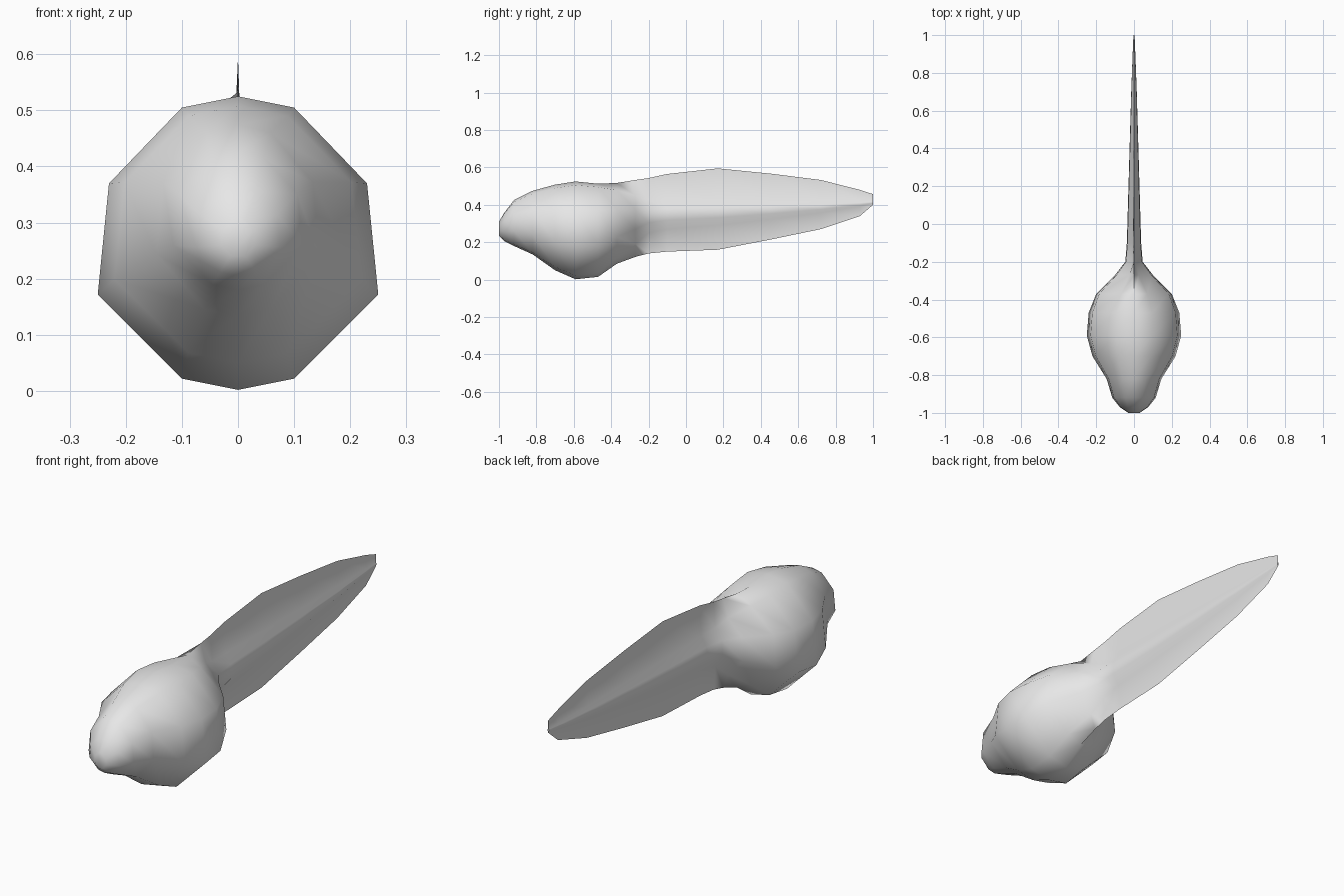
import bpy
import math

cube = bpy.data.objects.get("Cube")
if cube:
    bpy.data.objects.remove(cube, do_unlink=True)

# One plain grey material
grey = bpy.data.materials.new("light_grey")
grey.use_nodes = True
grey.diffuse_color = (0.8, 0.8, 0.8, 1)
grey.node_tree.nodes["Principled BSDF"].inputs["Base Color"].default_value = (0.8, 0.8, 0.8, 1)

# Stations from nose to tail tip:
# y, half width, core bottom, core top, lower edge, upper edge, shoulder factor
STATIONS = [
    (-1.00, 0.030, 0.240, 0.305, 0.235, 0.31, 0.45),
    (-0.97, 0.075, 0.212, 0.355, 0.205, 0.36, 0.42),
    (-0.92, 0.115, 0.190, 0.415, 0.18, 0.425, 0.40),
    (-0.82, 0.145, 0.145, 0.460, 0.135, 0.475, 0.40),
    (-0.70, 0.220, 0.068, 0.490, 0.05, 0.508, 0.40),
    (-0.59, 0.250, 0.022, 0.505, 0.002, 0.525, 0.40),
    (-0.47, 0.240, 0.038, 0.495, 0.015, 0.513, 0.40),
    (-0.37, 0.200, 0.115, 0.478, 0.085, 0.517, 0.35),
    (-0.27, 0.100, 0.190, 0.450, 0.122, 0.533, 0.25),
    (-0.20, 0.046, 0.250, 0.425, 0.14, 0.543, 0.20),
    (-0.10, 0.038, 0.270, 0.425, 0.15, 0.565, 0.20),
    (0.17, 0.030, 0.290, 0.422, 0.16, 0.595, 0.20),
    (0.45, 0.022, 0.322, 0.420, 0.214, 0.567, 0.20),
    (0.72, 0.014, 0.357, 0.418, 0.27, 0.533, 0.22),
    (0.93, 0.006, 0.392, 0.418, 0.34, 0.480, 0.25),
    (1.00, 0.003, 0.405, 0.420, 0.40, 0.457, 0.30),
]


def ring(y, w, core_low, core_high, low, high, shoulder):
    """Ten-sided section whose top and bottom points may stretch into fins."""
    h = core_high - core_low
    half = [(shoulder * w, core_high), (0.92 * w, core_low + 0.72 * h),
            (w, core_low + 0.31 * h), (shoulder * w, core_low)]
    pts = [(0, high)] + half + [(0, low)] + [(-x, z) for x, z in reversed(half)]
    return [(x, y, z) for x, z in pts]


# Loft the body and finned tail as one skin
SIDES = 10
verts = [p for s in STATIONS for p in ring(*s)]
faces = []
for i in range(len(STATIONS) - 1):
    for j in range(SIDES):
        k = (j + 1) % SIDES
        a, b = i * SIDES, (i + 1) * SIDES
        faces.append((a + j, a + k, b + k, b + j))
last = (len(STATIONS) - 1) * SIDES
faces.append(tuple(reversed(range(SIDES))))
faces.append(tuple(last + j for j in range(SIDES)))

mesh = bpy.data.meshes.new("body_and_tail")
mesh.from_pydata(verts, [], faces)
mesh.materials.append(grey)
mesh.update()
body = bpy.data.objects.new("body_and_tail", mesh)
bpy.context.collection.objects.link(body)

# Consistent outward normals and smooth shading, with crisp fin edges
bpy.ops.object.select_all(action="DESELECT")
body.select_set(True)
bpy.context.view_layer.objects.active = body
bpy.ops.object.mode_set(mode="EDIT")
bpy.ops.mesh.select_all(action="SELECT")
bpy.ops.mesh.normals_make_consistent(inside=False)
bpy.ops.object.mode_set(mode="OBJECT")
bpy.ops.object.shade_smooth_by_angle(angle=math.radians(80))
